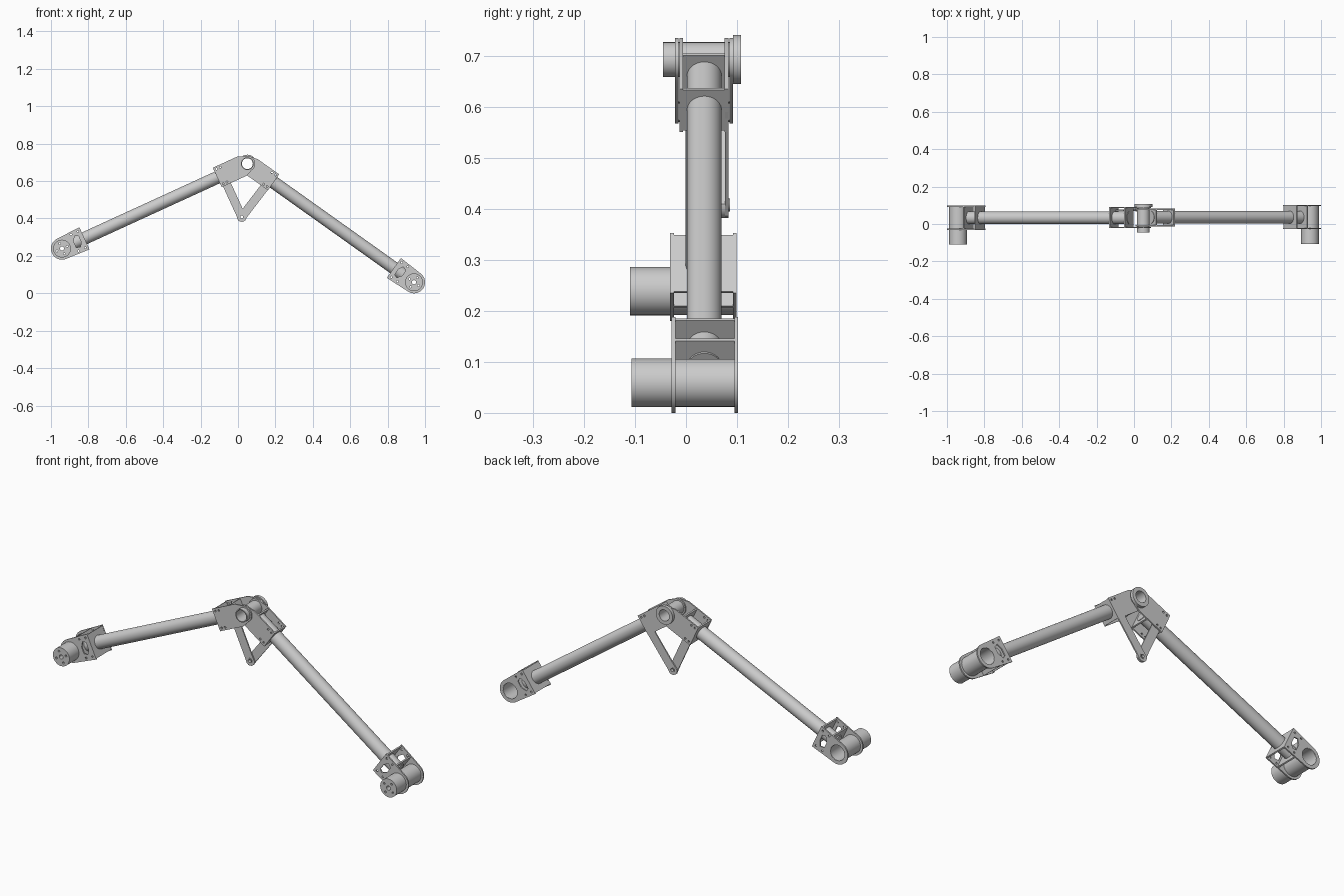
import bpy, bmesh
from math import pi, cos, sin, atan2, hypot, radians
from mathutils import Matrix, Vector

if "Cube" in bpy.data.objects:
    bpy.data.objects.remove(bpy.data.objects["Cube"])


def frame(x, z, a, y=0.0):
    """Local X runs at angle a in the xz plane, local Y across it, local Z towards the front."""
    return Matrix(((cos(a), -sin(a), 0, x), (0, 0, -1, y), (sin(a), cos(a), 0, z), (0, 0, 0, 1)))


def arc(cx, cy, r, a0=0, a1=360, n=40):
    steps = n if a1 - a0 == 360 else n + 1
    return [(cx + r * cos(radians(a0 + (a1 - a0) * i / n)),
             cy + r * sin(radians(a0 + (a1 - a0) * i / n))) for i in range(steps)]


def finish(name, bm, matrix):
    bmesh.ops.recalc_face_normals(bm, faces=bm.faces)
    me = bpy.data.meshes.new(name)
    bm.to_mesh(me)
    bm.free()
    ob = bpy.data.objects.new(name, me)
    bpy.context.collection.objects.link(ob)
    ob.matrix_world = matrix
    return ob


def extrude(name, loops, y0, y1, pos, angle=0.0):
    """Flat outline with holes, thickened from y0 to y1."""
    cu = bpy.data.curves.new(name, 'CURVE')
    cu.dimensions, cu.fill_mode, cu.extrude = '2D', 'BOTH', (y1 - y0) / 2
    for loop in loops:
        sp = cu.splines.new('POLY')
        sp.points.add(len(loop) - 1)
        for p, (u, v) in zip(sp.points, loop):
            p.co = (u, v, 0, 1)
        sp.use_cyclic_u = True
    tmp = bpy.data.objects.new("helper", cu)
    bpy.context.collection.objects.link(tmp)
    me = bpy.data.meshes.new_from_object(tmp.evaluated_get(bpy.context.evaluated_depsgraph_get()))
    bpy.data.objects.remove(tmp)
    bpy.data.curves.remove(cu)
    bm = bmesh.new()
    bm.from_mesh(me)
    bpy.data.meshes.remove(me)
    bmesh.ops.remove_doubles(bm, verts=bm.verts, dist=1e-5)
    return finish(name, bm, frame(pos[0], pos[1], angle, (y0 + y1) / 2))


def ring(name, r, inner, y0, y1, pos):
    return extrude(name, [arc(0, 0, r), arc(0, 0, inner)], y0, y1, pos)


def cross_plate(name, d, half, y0, y1, pos, angle, t=0.007):
    """Plate square to the arm, at distance d along it."""
    bm = bmesh.new()
    bmesh.ops.create_cube(bm, size=1, matrix=Matrix.Translation((d, 0, 0)) @
                          Matrix.Diagonal((t, 2 * half, y1 - y0, 1)))
    return finish(name, bm, frame(pos[0], pos[1], angle, (y0 + y1) / 2))


def side_pair(name, loops, y0, y1, t, pos, angle):
    extrude(name + "_front", loops, y0, y0 + t, pos, angle)
    extrude(name + "_back", loops, y1 - t, y1, pos, angle)


ELBOW = (0.05, 0.693)
LINK_JOINT = (0.02, 0.408)
arms = [  # side, end pivot, y shift, elbow bracket: length, half width, y range, inner plate
    ("left", (-0.941, 0.239), -0.003, 0.177, 0.057, -0.022, 0.092, 0.085),
    ("right", (0.941, 0.059), 0.0, 0.172, 0.052, -0.013, 0.083, 0.052),
]

for side, end, dy, eb, hw, ey0, ey1, inner in arms:
    dx, dz = end[0] - ELBOW[0], end[1] - ELBOW[1]
    length, out = hypot(dx, dz), atan2(dz, dx)
    back = out + pi

    # arm tube
    bm = bmesh.new()
    start, stop = inner - 0.006, length - 0.052
    bmesh.ops.create_cone(bm, cap_ends=True, segments=40, radius1=0.034, radius2=0.034,
                          depth=stop - start,
                          matrix=Matrix.Translation(((start + stop) / 2, 0, 0)) @ Matrix.Rotation(pi / 2, 4, 'Y'))
    finish(side + "_arm_tube", bm, frame(*ELBOW, out, 0.036 + dy))

    # elbow bracket
    outline = [(eb, -hw), (eb, hw), (0.033, hw)] + arc(0, 0, 0.042, 100, 260, 24) + [(0.033, -hw)]
    bolts = [arc(eb - u, s * (hw - 0.014), 0.005, n=12) for u in (0.015, 0.037) for s in (-1, 1)]
    side_pair(side + "_elbow_plate", [outline, arc(0, 0, 0.031)] + bolts, ey0, ey1, 0.007, ELBOW, out)
    for d, label in ((eb - 0.004, "outer"), (inner, "inner")):
        cross_plate(f"{side}_elbow_{label}_cross_plate", d, hw - 0.003,
                    ey0 + 0.006, ey1 - 0.006, ELBOW, out)

    # end bracket with cut-out windows
    y0, y1 = -0.028 + dy, 0.102 + dy
    outline = [(0.132, -0.065), (0.132, 0.065)] + arc(0, 0, 0.059, 95, 265, 28)
    window = [(0.072, -0.026), (0.072, 0.008), (0.09, 0.034), (0.108, 0.026), (0.108, -0.008), (0.094, -0.034)]
    bolts = [arc(u, s * 0.048, 0.005, n=12) for u in (0.075, 0.115) for s in (-1, 1)]
    side_pair(side + "_end_plate", [outline, arc(0, 0, 0.041), window] + bolts, y0, y1, 0.007, end, back)
    for d, label in ((0.128, "outer"), (0.06, "inner")):
        cross_plate(f"{side}_end_{label}_cross_plate", d, 0.061, y0 + 0.006, y1 - 0.006, end, back)

    # end bearing housing and motor
    ring(side + "_end_housing", 0.047, 0.040, y0 + 0.001, y1 - 0.001, end)
    holes = [arc(0.03 * cos(a), 0.03 * sin(a), 0.005, n=12) for a in (back + i * pi / 2 for i in range(4))]
    extrude(side + "_motor", [arc(0, 0, 0.0475), arc(0, 0, 0.011, n=24)] + holes,
            -0.107 + dy, y0 + 0.006, end)

# elbow shaft and flange
ring("elbow_shaft", 0.034, 0.029, -0.045, 0.106, ELBOW)
ring("elbow_flange", 0.048, 0.029, 0.092, 0.108, ELBOW)

# spring links below the elbow
for name, top, y0, y1 in (("left_link", (-0.068, 0.60), 0.070, 0.0765), ("right_link", (0.158, 0.588), 0.0765, 0.083)):
    dx, dz = top[0] - LINK_JOINT[0], top[1] - LINK_JOINT[1]
    ln, w = hypot(dx, dz), 0.023
    outline = arc(0, 0, w + 0.003, 110, 250, 6) + [(0.02, -w), (ln + 0.02, -w), (ln + 0.02, w), (0.02, w)]
    extrude(name, [outline, arc(0, 0, 0.011, n=20), arc(ln, 0, 0.006, n=12)], y0, y1, LINK_JOINT, atan2(dz, dx))
ring("link_pin", 0.0125, 0.008, 0.066, 0.086, LINK_JOINT)

# smooth round walls, keep hard edges
bpy.context.view_layer.update()
for ob in bpy.data.objects:
    ob.select_set(True)
    bpy.context.view_layer.objects.active = ob
bpy.ops.object.shade_smooth_by_angle(angle=radians(30))
